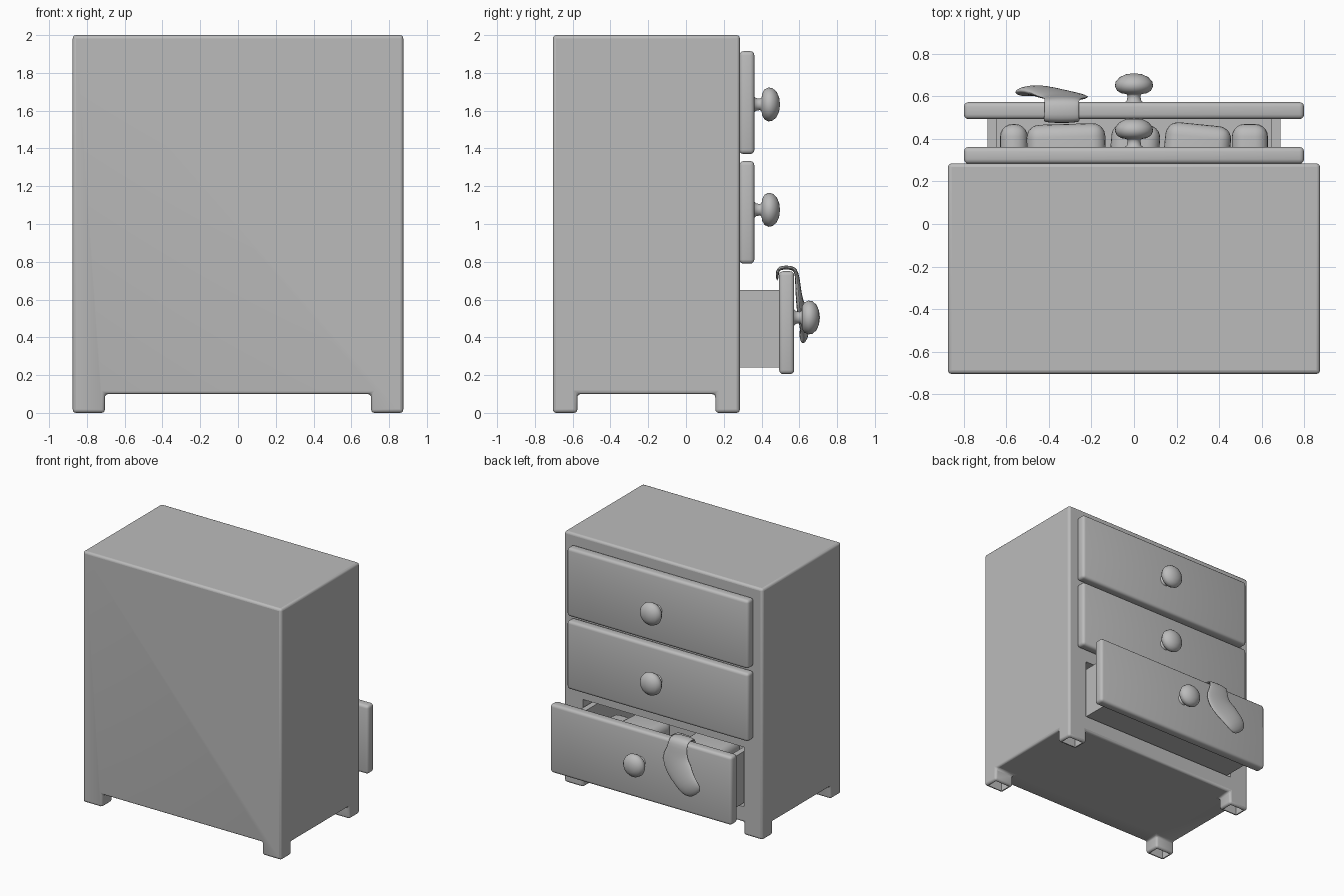
import bpy, bmesh, math
from mathutils import Vector, Matrix

if "Cube" in bpy.data.objects:
    bpy.data.objects.remove(bpy.data.objects["Cube"])

grey = bpy.data.materials.new("warm_grey")
grey.diffuse_color = (0.5, 0.5, 0.5, 1)
grey.use_nodes = True
grey.node_tree.nodes["Principled BSDF"].inputs["Base Color"].default_value = grey.diffuse_color


def finish(name, bm, angle=35):
    bmesh.ops.recalc_face_normals(bm, faces=bm.faces)
    me = bpy.data.meshes.new(name)
    bm.to_mesh(me)
    bm.free()
    ob = bpy.data.objects.new(name, me)
    bpy.context.collection.objects.link(ob)
    me.materials.append(grey)
    smooth(ob, angle)
    return ob


def smooth(ob, angle=35):
    bpy.ops.object.select_all(action='DESELECT')
    ob.select_set(True)
    bpy.context.view_layer.objects.active = ob
    bpy.ops.object.shade_smooth_by_angle(angle=math.radians(angle))


def box(name, lo, hi, bevel=0, segs=3):
    bm = bmesh.new()
    lo, hi = Vector(lo), Vector(hi)
    size = hi - lo
    bmesh.ops.create_cube(bm, size=1, matrix=Matrix.Translation((lo + hi) / 2) @ Matrix.Diagonal((*size, 1)))
    if bevel:
        bmesh.ops.bevel(bm, geom=bm.edges[:], offset=bevel, segments=segs, profile=0.5, affect='EDGES')
    return finish(name, bm)


def cut(ob, lo, hi):
    cutter = box("cutter", lo, hi)
    cutter.hide_render = True
    bpy.context.view_layer.objects.active = ob
    m = ob.modifiers.new("cut", 'BOOLEAN')
    m.operation, m.solver, m.object = 'DIFFERENCE', 'EXACT', cutter
    bpy.ops.object.modifier_apply(modifier=m.name)
    bpy.data.objects.remove(cutter)


# Cabinet with four corner feet
body = box("cabinet", (-0.875, -0.705, 0), (0.875, 0.285, 2))
cut(body, (-0.705, -1, -0.1), (0.705, 1, 0.1))
cut(body, (-1, -0.575, -0.1), (1, 0.155, 0.1))
bpy.context.view_layer.objects.active = body
m = body.modifiers.new("bevel", 'BEVEL')
m.width, m.segments, m.limit_method = 0.018, 3, 'ANGLE'
bpy.ops.object.modifier_apply(modifier=m.name)
# Hollow feet and the opening of the pulled-out drawer
for x in (-0.79, 0.79):
    for y in (-0.64, 0.22):
        cut(body, (x - 0.064, y - 0.044, -0.1), (x + 0.064, y + 0.044, 0.09))
cut(body, (-0.71, -0.6, 0.225), (0.71, 0.4, 0.70))
smooth(body)


# Knob: turned profile of (radius, distance from drawer front)
def knob(name, y, z):
    pts = [(0.048, -0.005), (0.034, 0.008), (0.03, 0.03), (0.036, 0.038), (0.06, 0.042),
           (0.08, 0.054), (0.09, 0.075), (0.086, 0.096), (0.068, 0.117), (0.038, 0.131), (0, 0.136)]
    bm = bmesh.new()
    vs = [bm.verts.new((r, y + d, z)) for r, d in pts]
    es = [bm.edges.new(p) for p in zip(vs, vs[1:])]
    bmesh.ops.spin(bm, geom=vs + es, cent=(0, y, z), axis=(0, 1, 0), angle=math.tau, steps=32)
    bmesh.ops.remove_doubles(bm, verts=bm.verts, dist=0.0005)
    finish(name, bm, 60)


# Drawer fronts with knobs
for label, z0, z1, y0, y1, kz in (("top", 1.37, 1.915, 0.283, 0.362, 1.633),
                                  ("middle", 0.79, 1.333, 0.283, 0.362, 1.075),
                                  ("bottom", 0.205, 0.75, 0.493, 0.573, 0.505)):
    box(label + "_drawer_front", (-0.8, y0, z0), (0.8, y1, z1), 0.022)
    knob(label + "_drawer_knob", y1, kz)

# Open drawer tray
tray = box("drawer_tray", (-0.69, -0.35, 0.24), (0.69, 0.495, 0.65))
cut(tray, (-0.645, -0.31, 0.27), (0.645, 0.494, 0.8))
smooth(tray)

# Folded clothes in the drawer
for i, (x0, x1, top, rot) in enumerate(((-0.63, -0.5, 0.5, 0), (-0.5, -0.13, 0.6, 0.03), (-0.12, 0.11, 0.52, -0.08),
                                        (0.13, 0.44, 0.59, -0.1), (0.46, 0.63, 0.52, 0))):
    c = box("folded_cloth_%d" % (i + 1), ((x0 - x1) / 2, -0.25, 0), ((x1 - x0) / 2, 0.23, top - 0.27), 0.06, 5)
    c.location = ((x0 + x1) / 2, 0.24, 0.27)
    c.rotation_euler.z = rot

# Sock draped over the drawer front: x, y, z, half width, half depth, tilt
path = [(-0.34, 0.483, 0.70, 0.082, 0.006, 0), (-0.34, 0.482, 0.75, 0.085, 0.010, 0),
        (-0.34, 0.497, 0.768, 0.085, 0.011, 0), (-0.34, 0.535, 0.770, 0.082, 0.011, 0),
        (-0.34, 0.572, 0.766, 0.083, 0.011, 0), (-0.338, 0.587, 0.74, 0.084, 0.011, 0),
        (-0.333, 0.592, 0.68, 0.092, 0.014, 0), (-0.32, 0.597, 0.625, 0.122, 0.017, 5),
        (-0.36, 0.607, 0.555, 0.125, 0.022, 28), (-0.42, 0.622, 0.495, 0.102, 0.026, 40),
        (-0.465, 0.63, 0.45, 0.095, 0.026, 40), (-0.50, 0.622, 0.418, 0.082, 0.022, 40),
        (-0.522, 0.612, 0.398, 0.045, 0.012, 40)]
bm = bmesh.new()
rings, n = [], 16
for i, (x, y, z, a, b, t) in enumerate(path):
    tan = Vector(path[min(i + 1, len(path) - 1)][:3]) - Vector(path[max(i - 1, 0)][:3])
    t = math.radians(t)
    w = Vector((math.cos(t), 0, -math.sin(t)))
    d = tan.cross(w).normalized()
    rings.append([bm.verts.new(Vector((x, y, z)) + w * a * math.cos(k * math.tau / n)
                               + d * b * math.sin(k * math.tau / n)) for k in range(n)])
for r, s in zip(rings, rings[1:]):
    for k in range(n):
        bm.faces.new((r[k], r[(k + 1) % n], s[(k + 1) % n], s[k]))
bm.faces.new(rings[0])
bm.faces.new(rings[-1])
sock = finish("sock", bm, 80)
sock.modifiers.new("round", 'SUBSURF').levels = 1
sock.modifiers["round"].render_levels = 1
